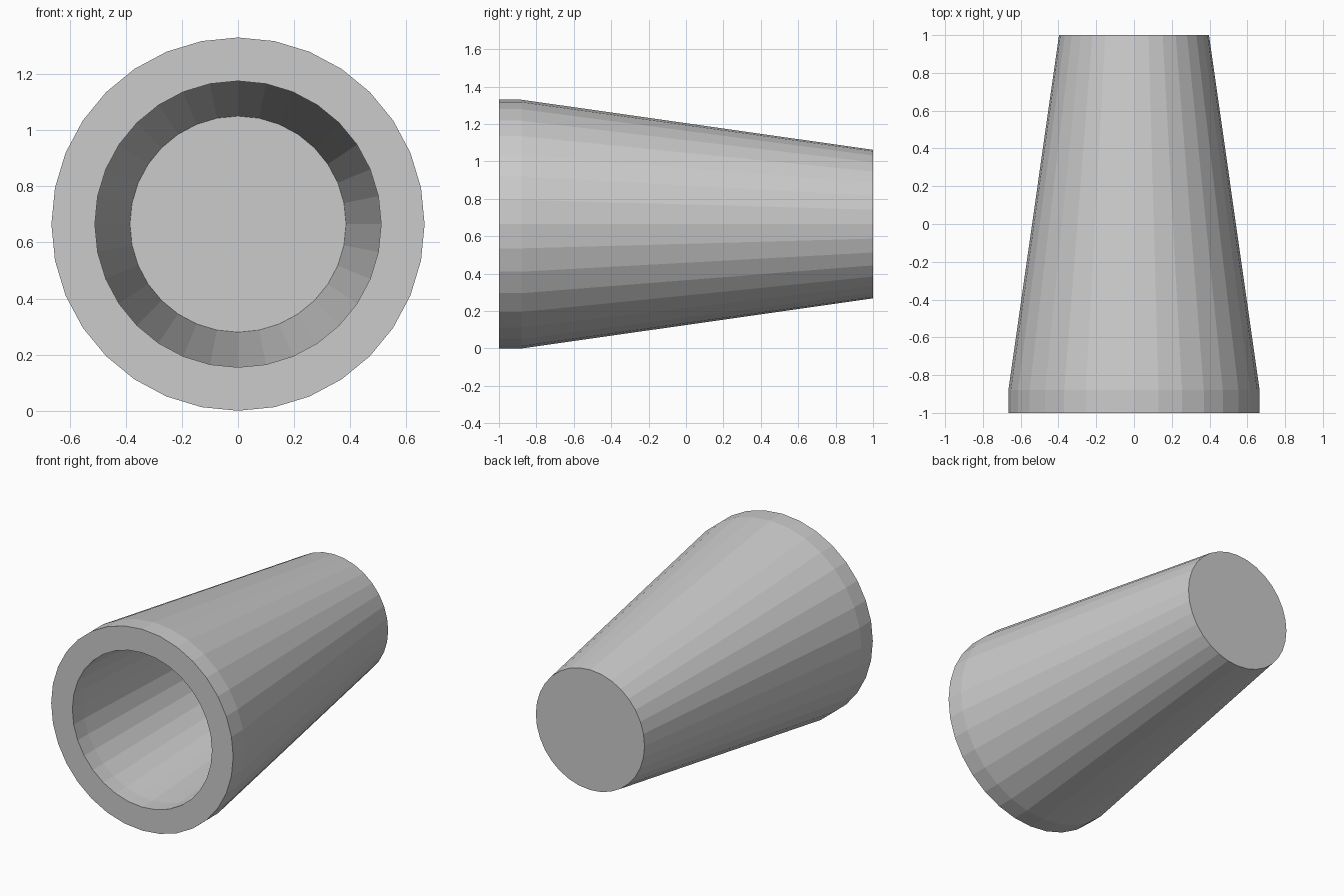
import bpy, bmesh
from math import pi, sin, cos

if "Cube" in bpy.data.objects:
    bpy.data.objects.remove(bpy.data.objects["Cube"])

SIDES = 32
CENTRE_Z = 0.665

# Profile as (radius, y): closed back, tapered outside, flat rim, hollow inside
PROFILE = [
    (0.397, 1.0),
    (0.665, -0.88),
    (0.665, -1.0),
    (0.51, -1.0),
    (0.51, -0.89),
    (0.385, 0.985),
]


def add_ring(bm, radius, y):
    return [bm.verts.new((radius * cos(2 * pi * i / SIDES), y,
                          CENTRE_Z + radius * sin(2 * pi * i / SIDES)))
            for i in range(SIDES)]


# Tapered cup lying on its side, open to the front
bm = bmesh.new()
rings = [add_ring(bm, r, y) for r, y in PROFILE]
for a, b in zip(rings, rings[1:]):
    for i in range(SIDES):
        j = (i + 1) % SIDES
        bm.faces.new((a[i], a[j], b[j], b[i]))

# Outer end cap and inner floor
bm.faces.new(rings[0])
bm.faces.new(rings[-1])
bmesh.ops.recalc_face_normals(bm, faces=bm.faces[:])

mesh = bpy.data.meshes.new("tapered_cup")
bm.to_mesh(mesh)
bm.free()
cup = bpy.data.objects.new("tapered_cup", mesh)
bpy.context.collection.objects.link(cup)
